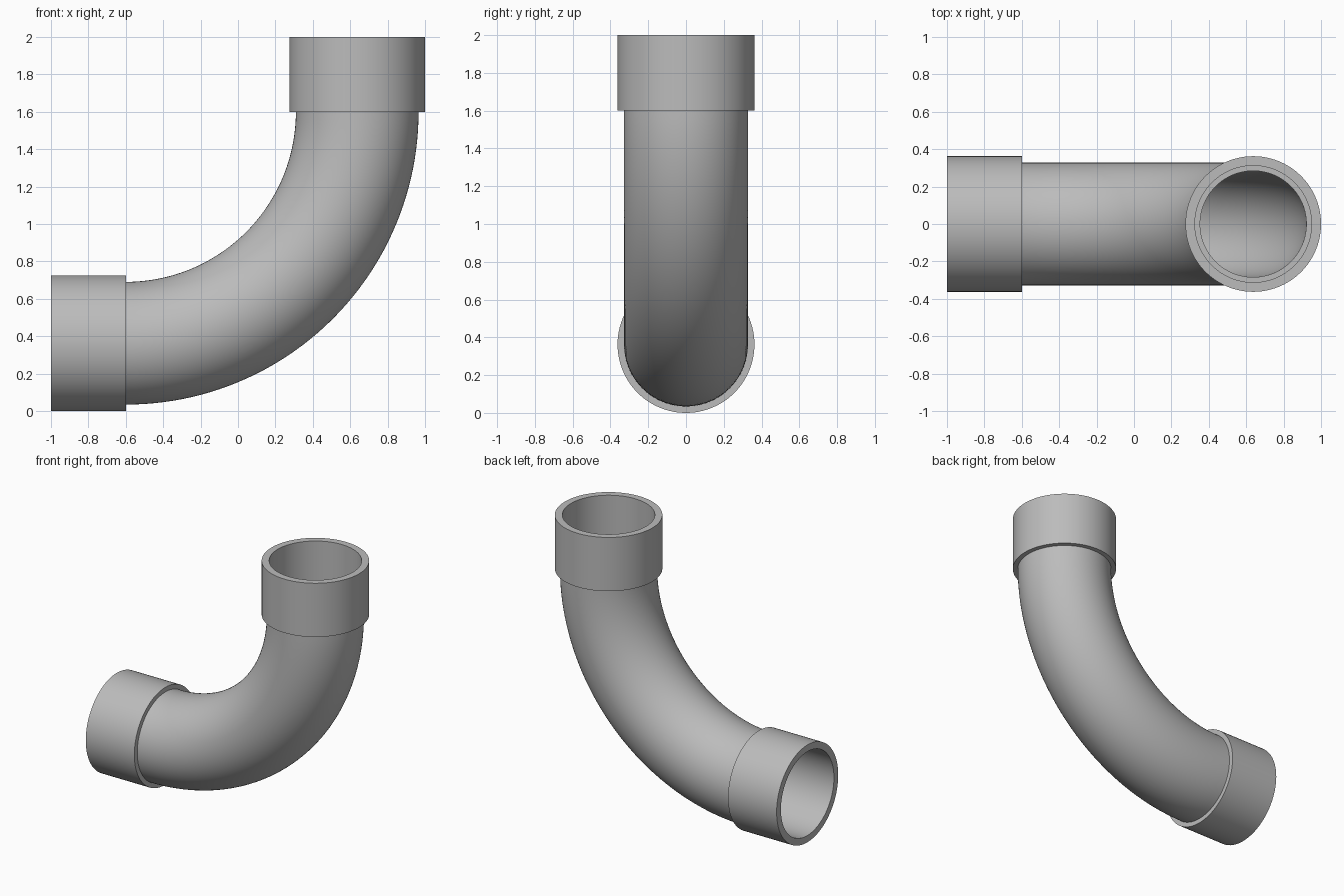
import bpy, bmesh
from math import sin, cos, pi, radians
from mathutils import Vector

if "Cube" in bpy.data.objects:
    bpy.data.objects.remove(bpy.data.objects["Cube"], do_unlink=True)

SIDES, BEND_STEPS = 96, 48
SOCKET_R, BORE_R, PIPE_R, INNER_R = 0.3625, 0.312, 0.328, 0.284
SOCKET_LEN = 0.4
CENTRE = Vector((-0.6, 0, 1.6))
BEND_R = CENTRE.z - SOCKET_R

grey = bpy.data.materials.new("pipe grey")
grey.use_nodes = True
colour = (0.5, 0.5, 0.5, 1)
grey.diffuse_color = colour
grey.node_tree.nodes["Principled BSDF"].inputs["Base Color"].default_value = colour


def ring(bm, angle, offset, radius):
    """Circle across the pipe, at a bend angle and an offset along the run."""
    out = Vector((cos(angle), 0, sin(angle)))
    along = Vector((-sin(angle), 0, cos(angle)))
    mid = CENTRE + out * BEND_R + along * offset
    side = Vector((0, 1, 0))
    turns = [2 * pi * i / SIDES for i in range(SIDES)]
    return [bm.verts.new(mid + (out * cos(t) + side * sin(t)) * radius) for t in turns]


# Wall outline: along the outside from the low mouth, then back along the inside
start, end = radians(-90), 0
bend = [start + (end - start) * i / BEND_STEPS for i in range(BEND_STEPS + 1)]
outside = [(start, -SOCKET_LEN, SOCKET_R), (start, 0, SOCKET_R)]
outside += [(a, 0, PIPE_R) for a in bend]
outside += [(end, 0, SOCKET_R), (end, SOCKET_LEN, SOCKET_R)]
inside = [(end, SOCKET_LEN, BORE_R), (end, 0, BORE_R)]
inside += [(a, 0, INNER_R) for a in reversed(bend)]
inside += [(start, 0, BORE_R), (start, -SOCKET_LEN, BORE_R)]

# Hollow elbow with a stepped socket at each end
bm = bmesh.new()
rings = [ring(bm, *station) for station in outside + inside]
for k, a in enumerate(rings):
    b = rings[(k + 1) % len(rings)]
    for i in range(SIDES):
        j = (i + 1) % SIDES
        bm.faces.new((a[i], a[j], b[j], b[i]))
bmesh.ops.recalc_face_normals(bm, faces=bm.faces)
mesh = bpy.data.meshes.new("pipe_elbow")
bm.to_mesh(mesh)
bm.free()
mesh.materials.append(grey)
elbow = bpy.data.objects.new("pipe_elbow", mesh)
bpy.context.collection.objects.link(elbow)

bpy.ops.object.select_all(action="DESELECT")
elbow.select_set(True)
bpy.context.view_layer.objects.active = elbow
bpy.ops.object.shade_smooth_by_angle(angle=radians(30))
